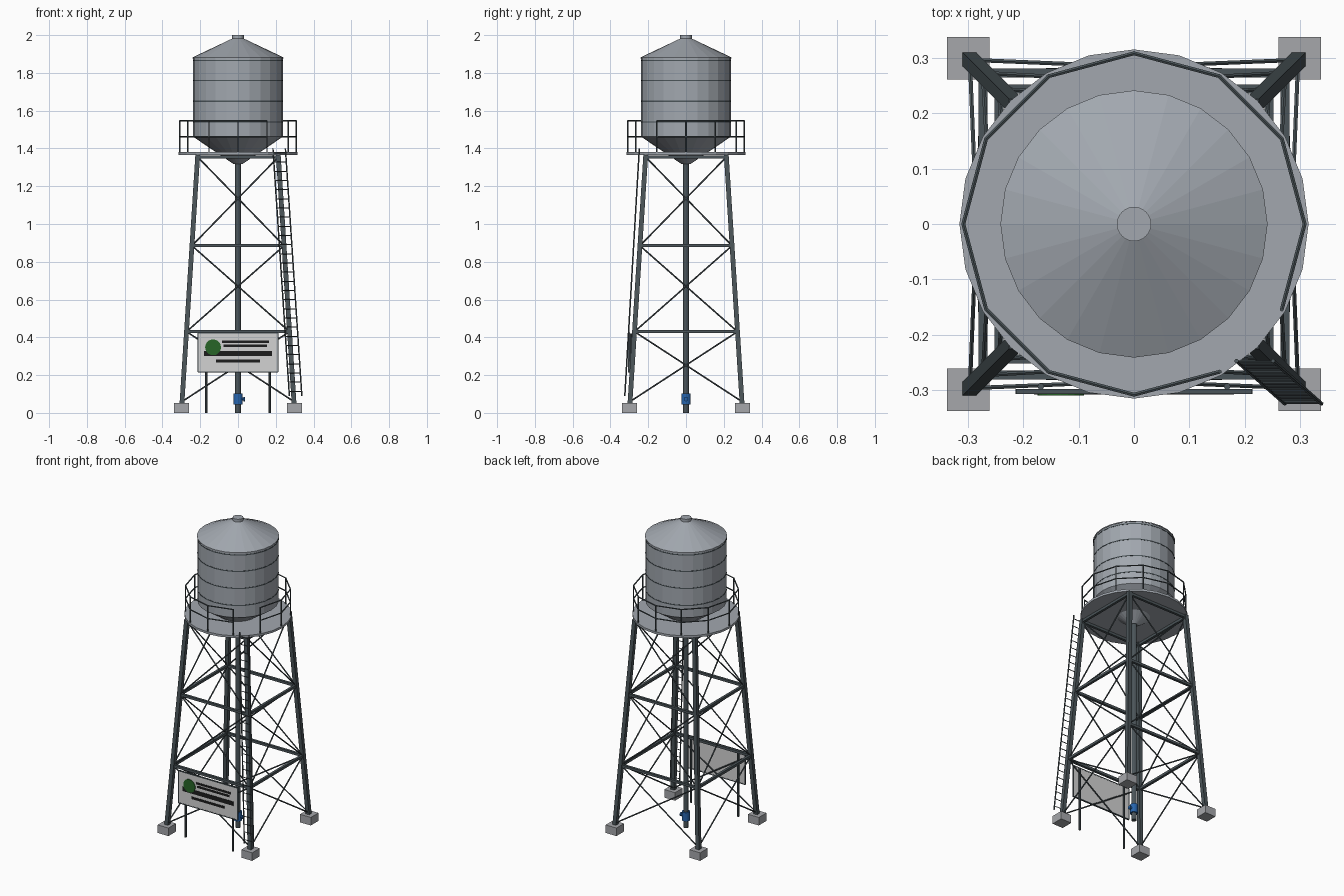
import bpy, bmesh, math
from mathutils import Vector, Matrix

cube = bpy.data.objects.get("Cube")
if cube:
    bpy.data.objects.remove(cube)


def material(name, rgb):
    m = bpy.data.materials.new(name)
    m.use_nodes = True
    m.diffuse_color = (*rgb, 1)
    m.node_tree.nodes["Principled BSDF"].inputs["Base Color"].default_value = (*rgb, 1)
    return m


TANK = material("galvanised grey", (0.36, 0.39, 0.43))
STEEL = material("dark steel", (0.07, 0.09, 0.10))
CONCRETE = material("concrete grey", (0.38, 0.39, 0.41))
BLUE = material("valve blue", (0.02, 0.13, 0.42))
BOARD = material("board white", (0.65, 0.65, 0.65))
BLACK = material("print black", (0.012, 0.012, 0.012))
GREEN = material("emblem green", (0.02, 0.13, 0.02))


def finish(name, bm, mat):
    mesh = bpy.data.meshes.new(name)
    bmesh.ops.recalc_face_normals(bm, faces=bm.faces)
    bm.to_mesh(mesh)
    bm.free()
    mesh.materials.append(mat)
    obj = bpy.data.objects.new(name, mesh)
    bpy.context.collection.objects.link(obj)
    return obj


def add_box(bm, centre, size):
    bmesh.ops.create_cube(bm, size=1, matrix=Matrix.Translation(centre) @ Matrix.Diagonal((*size, 1)))


def add_rod(bm, a, b, r, sides=6):
    a, b = Vector(a), Vector(b)
    turn = (b - a).to_track_quat("Z", "Y").to_matrix().to_4x4()
    bmesh.ops.create_cone(bm, cap_ends=True, segments=sides, radius1=r, radius2=r,
                          depth=(b - a).length, matrix=Matrix.Translation((a + b) / 2) @ turn)


def add_lathe(bm, profile, sides=24):
    """Spin (radius, height) points into a closed flat-sided solid."""
    rings = [[bm.verts.new((r * math.cos(math.tau * i / sides), r * math.sin(math.tau * i / sides), z))
              for i in range(sides)] for r, z in profile]
    for low, high in zip(rings, rings[1:]):
        for i in range(sides):
            j = (i + 1) % sides
            bm.faces.new((low[i], low[j], high[j], high[i]))
    bm.faces.new(rings[0][::-1])
    bm.faces.new(rings[-1])


def lathe(name, profile, mat, sides=24):
    bm = bmesh.new()
    add_lathe(bm, profile, sides)
    return finish(name, bm, mat)


# Tank, roof and cap
lathe("tank", [(0.024, 1.318), (0.238, 1.462), (0.238, 1.88)], TANK)
lathe("roof", [(0.241, 1.876), (0.241, 1.882), (0.03, 1.982)], TANK)
lathe("roof_cap", [(0.031, 1.975), (0.031, 2.0)], TANK)
bm = bmesh.new()
for z in (1.54, 1.65, 1.76, 1.865):
    add_lathe(bm, [(0.2395, z - 0.003), (0.2395, z + 0.003)])
finish("tank_hoops", bm, STEEL)

# Walkway and its railing, open at the ladder
lathe("walkway", [(0.315, 1.366), (0.315, 1.38)], TANK)
bm = bmesh.new()
ring = [(0.308 * math.cos(math.tau * i / 12), 0.308 * math.sin(math.tau * i / 12)) for i in range(12)]
for i, (x, y) in enumerate(ring):
    add_rod(bm, (x, y, 1.37), (x, y, 1.548), 0.004)
    if i != 10:
        for z in (1.463, 1.546):
            add_rod(bm, (x, y, z), (*ring[(i + 1) % 12], z), 0.004)
finish("railing", bm, STEEL)

# Tower: legs, footings, girts and cross bracing
CORNERS = [(1, 1), (-1, 1), (-1, -1), (1, -1)]
LEVELS = [0.06, 0.43, 0.885, 1.355]


def spread(z):
    return 0.300 - 0.0635 * z


def at(corner, z):
    return Vector((corner[0] * spread(z), corner[1] * spread(z), z))


legs, feet, girts, braces = (bmesh.new() for _ in range(4))
for k, c in enumerate(CORNERS):
    d = CORNERS[(k + 1) % 4]
    leg = bmesh.ops.create_cube(legs, size=1)["verts"]
    for v in leg:
        z = 1.367 if v.co.z > 0 else 0.04
        v.co = at(c, z) + Vector((v.co.x, v.co.y, 0)) * 0.025
    add_box(feet, (c[0] * 0.299, c[1] * 0.299, 0.026), (0.077, 0.077, 0.052))
    for z in LEVELS[1:]:
        middle = (at(c, z) + at(d, z)) / 2
        span = 2 * spread(z)
        along_x = c[1] == d[1]
        add_box(girts, middle, (span if along_x else 0.016, 0.016 if along_x else span, 0.016))
    for low, high in zip(LEVELS, LEVELS[1:]):
        add_rod(braces, at(c, low), at(d, high), 0.0042)
        add_rod(braces, at(d, low), at(c, high), 0.0042)
finish("legs", legs, STEEL)
finish("footings", feet, CONCRETE)
finish("girts", girts, STEEL)
finish("cross_braces", braces, STEEL)

# Ladder leaning along one leg
bm = bmesh.new()
bottom, top = Vector((0.272, -0.324, 0.09)), Vector((0.185, -0.247, 1.40))
width = Vector((0.066, 0, 0))
for side in (Vector(), width):
    add_rod(bm, bottom + side, top + side, 0.004)
for i in range(27):
    p = bottom.lerp(top, (i + 0.5) / 27)
    add_rod(bm, p, p + width, 0.0025)
finish("ladder", bm, STEEL)

# Central pipe and valve
lathe("riser_pipe", [(0.016, 0), (0.016, 1.33)], STEEL, 12)
bm = bmesh.new()
add_lathe(bm, [(0.024, 0.045), (0.024, 0.102)], 12)
add_rod(bm, (0, 0, 0.073), (0.036, 0, 0.073), 0.008, 8)
add_rod(bm, (0.03, 0, 0.073), (0.038, 0, 0.073), 0.012, 10)
finish("valve", bm, BLUE)

# Sign board with frame, posts and painted plates
bm = bmesh.new()
add_box(bm, (0, -0.302, 0.32), (0.42, 0.007, 0.206))
finish("sign_board", bm, BOARD)
bm = bmesh.new()
for s in (1, -1):
    add_box(bm, (0, -0.302, 0.32 + s * 0.103), (0.426, 0.009, 0.006))
    add_box(bm, (s * 0.211, -0.302, 0.32), (0.005, 0.009, 0.206))
    add_rod(bm, (s * 0.168, -0.293, 0), (s * 0.168, -0.293, 0.42), 0.006, 8)
finish("sign_frame_and_posts", bm, STEEL)
bm = bmesh.new()
for x, z, w, h in ((0.039, 0.377, 0.25, 0.013), (0.039, 0.356, 0.23, 0.013),
                   (0, 0.315, 0.36, 0.027), (0, 0.274, 0.234, 0.015)):
    add_box(bm, (x, -0.3065, z), (w, 0.003, h))
finish("sign_bars", bm, BLACK)
bm = bmesh.new()
add_rod(bm, (-0.132, -0.304, 0.347), (-0.132, -0.3095, 0.347), 0.042, 20)
finish("sign_emblem", bm, GREEN)
